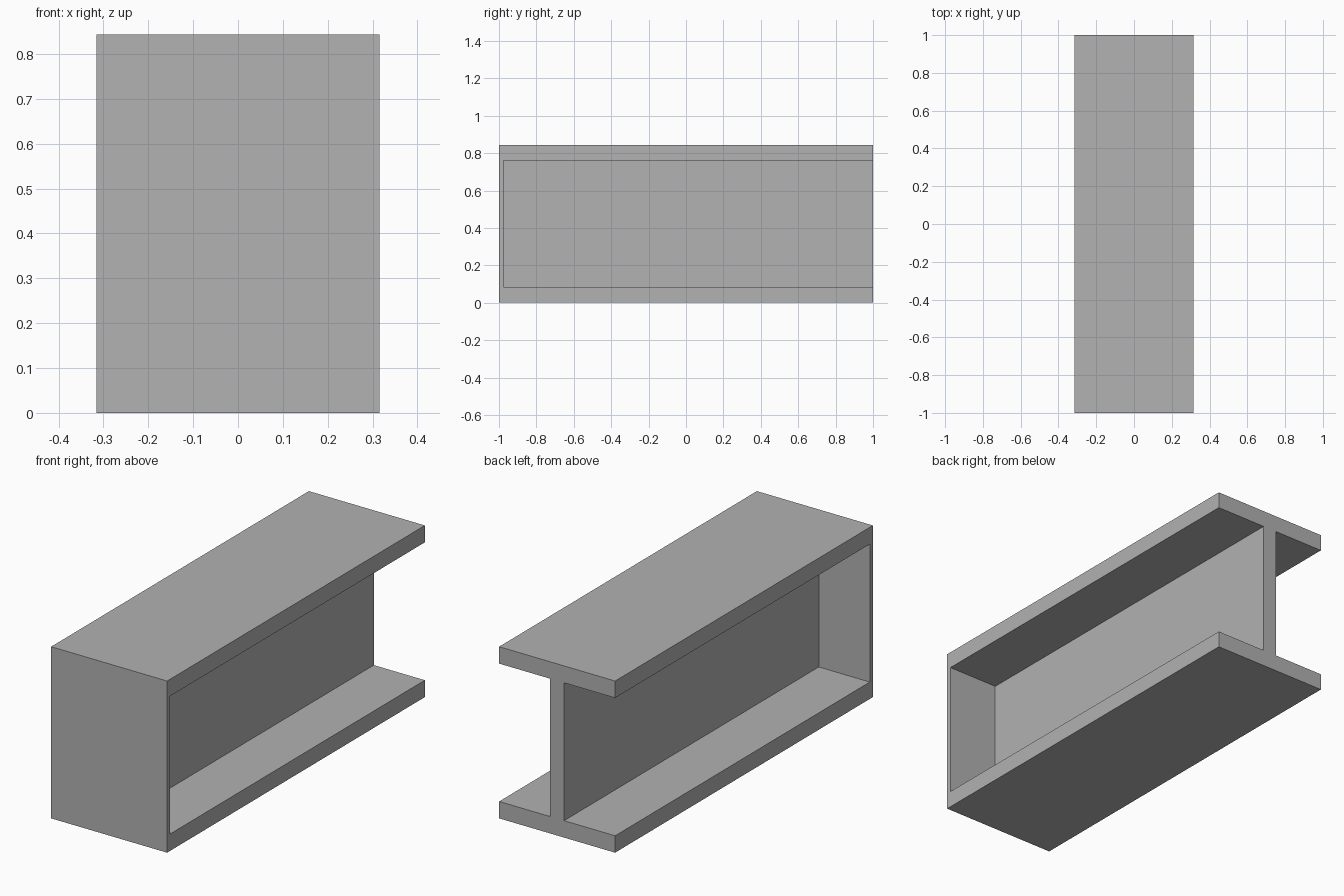
import bpy

# Remove the default cube
default = bpy.data.objects.get("Cube")
if default:
    bpy.data.objects.remove(default, do_unlink=True)

# Beam runs along y, with a closing plate at the front
WIDTH, LENGTH, HEIGHT = 0.63, 2.0, 0.843
FLANGE, WEB, PLATE = 0.083, 0.076, 0.024
MARGIN = 0.1  # how far the cutters overshoot the open sides

steel = bpy.data.materials.new("steel_grey")
steel.use_nodes = True
colour = (0.445, 0.445, 0.445, 1)
steel.diffuse_color = colour
steel.node_tree.nodes["Principled BSDF"].inputs["Base Color"].default_value = colour


def box(name, low, high):
    """Add a box spanning two opposite corners."""
    centre = [(a + b) / 2 for a, b in zip(low, high)]
    bpy.ops.mesh.primitive_cube_add(size=1, location=centre)
    obj = bpy.context.object
    obj.name = name
    obj.scale = [b - a for a, b in zip(low, high)]
    bpy.ops.object.transform_apply(location=True, rotation=False, scale=True)
    obj.data.materials.append(steel)
    return obj


# Solid block that becomes the beam
beam = box("i_beam_with_end_plate",
           (-WIDTH / 2, -LENGTH / 2, 0), (WIDTH / 2, LENGTH / 2, HEIGHT))

# Side channels, open at the side and the back, leave flanges, web and plate
for side in (-1, 1):
    inner, outer = sorted((side * WEB / 2, side * (WIDTH / 2 + MARGIN)))
    cutter = box("channel_cutter",
                 (inner, -LENGTH / 2 + PLATE, FLANGE),
                 (outer, LENGTH / 2 + MARGIN, HEIGHT - FLANGE))
    cutter.hide_render = True
    cut = beam.modifiers.new("channel", 'BOOLEAN')
    cut.operation = 'DIFFERENCE'
    cut.solver = 'EXACT'
    cut.object = cutter
    bpy.context.view_layer.objects.active = beam
    bpy.ops.object.modifier_apply(modifier=cut.name)
    bpy.data.objects.remove(cutter, do_unlink=True)
